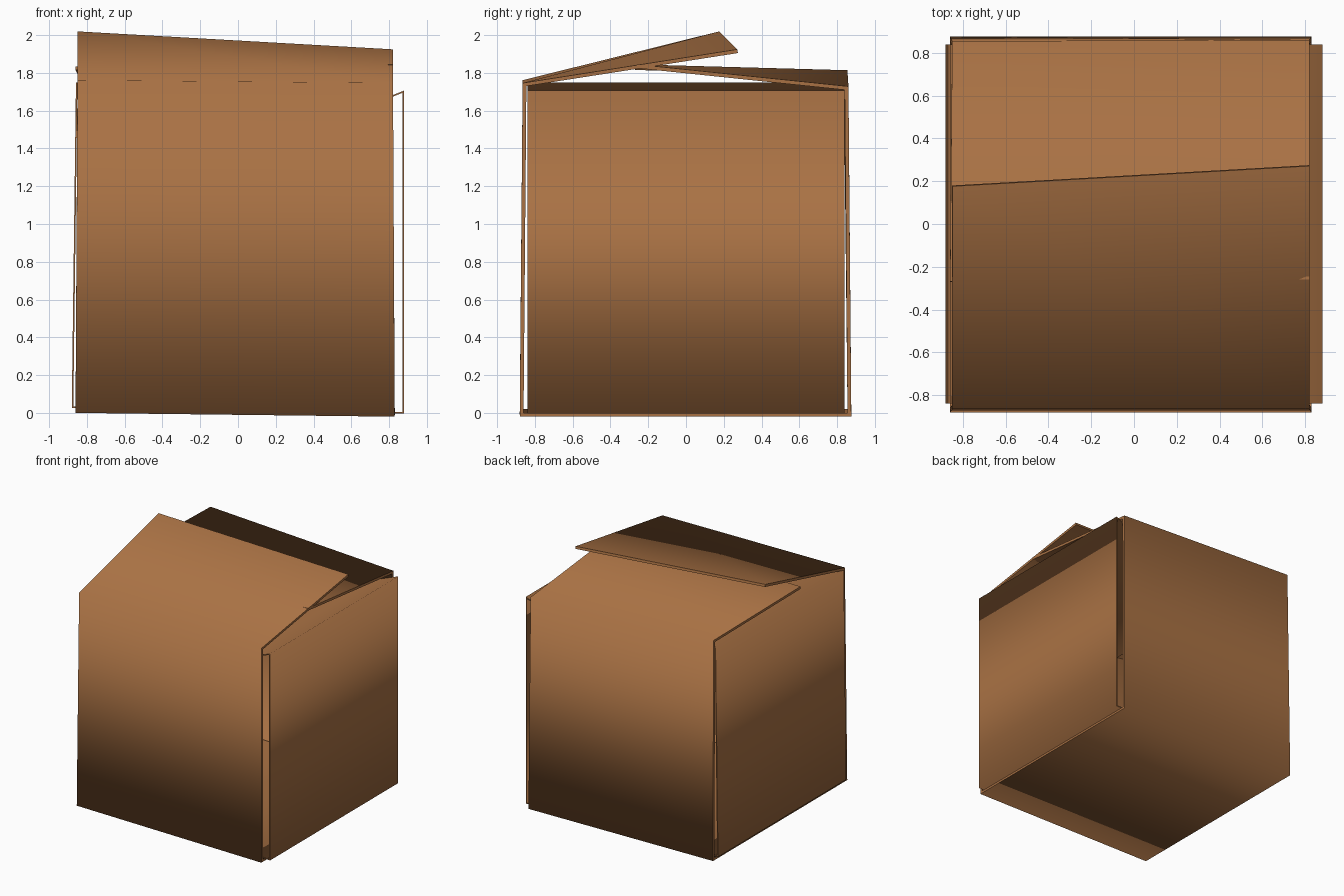
import bpy, bmesh
from mathutils import Vector

if "Cube" in bpy.data.objects:
    bpy.data.objects.remove(bpy.data.objects["Cube"])

cardboard = bpy.data.materials.new("cardboard_brown")
cardboard.diffuse_color = (0.40, 0.168, 0.058, 1)
cardboard.use_nodes = True
cardboard.node_tree.nodes["Principled BSDF"].inputs["Base Color"].default_value = cardboard.diffuse_color


def folded_strip(name, stations, thickness):
    """Folded sheet through pairs of edge points, thickened inwards."""
    bm = bmesh.new()
    outer = [[bm.verts.new(Vector(p)) for p in pair] for pair in stations]
    for a, b in zip(outer, outer[1:]):
        bm.faces.new((a[0], a[1], b[1], b[0])).smooth = True
    bm.normal_update()
    inner = []
    for pair in outer:
        inner.append([bm.verts.new(v.co - v.normal * v.calc_shell_factor() * thickness)
                      for v in pair])
    # Inside faces and the flat cut edges
    for i in range(len(outer) - 1):
        a, b, c, d = outer[i], outer[i + 1], inner[i], inner[i + 1]
        bm.faces.new((c[0], d[0], d[1], c[1])).smooth = True
        bm.faces.new((a[0], b[0], d[0], c[0]))
        bm.faces.new((a[1], c[1], d[1], b[1]))
    for o, n in ((outer[0], inner[0]), (outer[-1], inner[-1])):
        bm.faces.new((o[0], o[1], n[1], n[0]))
    bmesh.ops.recalc_face_normals(bm, faces=bm.faces)
    mesh = bpy.data.meshes.new(name)
    bm.to_mesh(mesh)
    bm.free()
    mesh.materials.append(cardboard)
    obj = bpy.data.objects.new(name, mesh)
    bpy.context.collection.objects.link(obj)
    return obj


# Front flap, front wall, base, back wall, back flap (left point, right point)
folded_strip("front_base_back_panels", [
    ((-0.85, 0.18, 2.00), (0.82, 0.275, 1.905)),
    ((-0.85, -0.845, 1.745), (0.82, -0.845, 1.73)),
    ((-0.86, -0.86, 0.02), (0.83, -0.86, 0.0)),
    ((-0.86, 0.855, 0.02), (0.83, 0.855, 0.0)),
    ((-0.85, 0.835, 1.795), (0.82, 0.84, 1.71)),
    ((-0.86, -0.27, 1.815), (0.82, -0.26, 1.825)),
], 0.02)

# Left flap, left wall, inner base, right wall, right flap (back point, front point)
Y = 0.838
folded_strip("side_panels", [
    ((x, Y, z), (x, -Y, z)) for x, z in (
        (0.20, 1.60), (-0.85, 1.74), (-0.872, 0.033),
        (0.872, 0.004), (0.872, 1.695), (-0.10, 1.31))
], 0.008)
